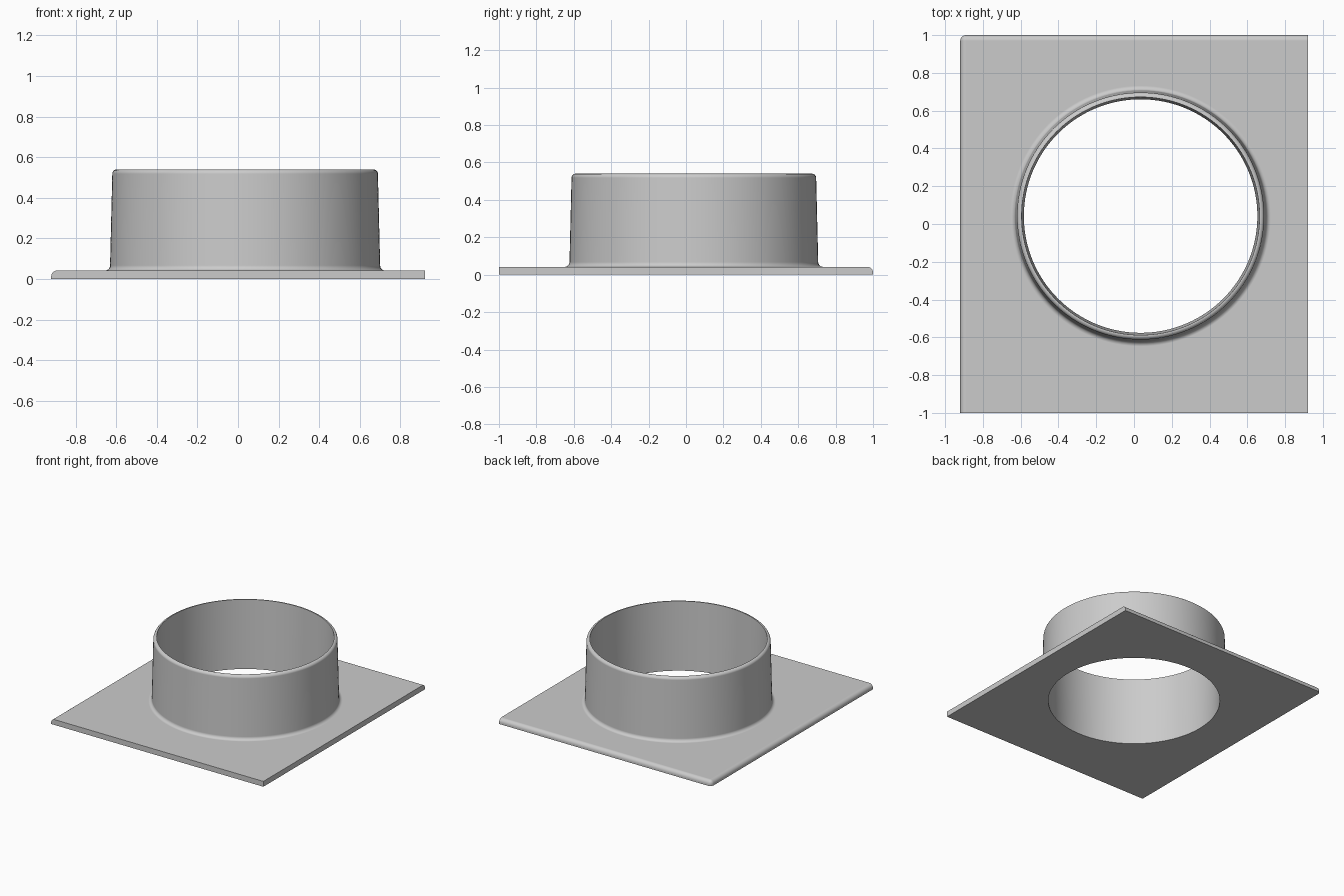
import bpy, bmesh
from math import sin, cos, pi, radians

cube = bpy.data.objects.get("Cube")
if cube:
    bpy.data.objects.remove(cube, do_unlink=True)

HALF_X, HALF_Y, THICK, HEIGHT = 0.92, 1.0, 0.042, 0.54
CENTRE = (0.035, 0.042)
SEGMENTS = 128

# Single grey material
grey = bpy.data.materials.new("plain_grey")
grey.use_nodes = True
grey.diffuse_color = (0.6, 0.6, 0.6, 1)
grey.node_tree.nodes["Principled BSDF"].inputs["Base Color"].default_value = (0.6, 0.6, 0.6, 1)


def make_object(name, bm):
    bmesh.ops.recalc_face_normals(bm, faces=bm.faces)
    mesh = bpy.data.meshes.new(name)
    bm.to_mesh(mesh)
    bm.free()
    mesh.materials.append(grey)
    obj = bpy.data.objects.new(name, mesh)
    bpy.context.collection.objects.link(obj)
    return obj


def turned_solid(name, profile):
    """Capped round solid through the (radius, height) points."""
    bm = bmesh.new()
    rings = []
    for r, z in profile:
        rings.append([bm.verts.new((CENTRE[0] + r * cos(2 * pi * i / SEGMENTS),
                                    CENTRE[1] + r * sin(2 * pi * i / SEGMENTS), z))
                      for i in range(SEGMENTS)])
    for low, high in zip(rings, rings[1:]):
        for i in range(SEGMENTS):
            j = (i + 1) % SEGMENTS
            bm.faces.new((low[i], low[j], high[j], high[i]))
    bm.faces.new(rings[0][::-1])
    bm.faces.new(rings[-1])
    return make_object(name, bm)


def arc(cx, cz, radius, start, end, steps=6):
    angles = [radians(start + (end - start) * i / steps) for i in range(steps + 1)]
    return [(cx + radius * cos(a), cz + radius * sin(a)) for a in angles]


def combine(target, tool, operation):
    mod = target.modifiers.new(operation.lower(), 'BOOLEAN')
    mod.operation, mod.object, mod.solver = operation, tool, 'EXACT'
    bpy.context.view_layer.objects.active = target
    bpy.ops.object.modifier_apply(modifier=mod.name)
    bpy.data.objects.remove(tool, do_unlink=True)


# Base plate, rounded along its back and right edges and their shared corner
bm = bmesh.new()
bmesh.ops.create_cube(bm, size=1)
for v in bm.verts:
    v.co = (v.co.x * 2 * HALF_X, v.co.y * 2 * HALF_Y, (v.co.z + 0.5) * THICK)


def is_rounded(edge):
    top = all(v.co.z > THICK / 2 for v in edge.verts)
    back = all(v.co.y > 0 for v in edge.verts)
    right = all(v.co.x < 0 for v in edge.verts)
    return top + back + right == 2


bmesh.ops.bevel(bm, geom=[e for e in bm.edges if is_rounded(e)], offset=0.03,
                segments=6, profile=0.5, affect='EDGES')
flange = make_object("flanged_collar", bm)

# Tapered collar with a fillet at the foot and a rounded rim
fillet, rim = 0.025, 0.022
outer = [(0.665 + fillet, THICK / 2)]
outer += arc(0.665 + fillet, THICK + fillet, fillet, 270, 180)
outer += arc(0.654 - rim, HEIGHT - rim, rim, 0, 90)
combine(flange, turned_solid("collar", outer), 'UNION')

# Slightly flared bore through collar and plate
combine(flange, turned_solid("bore", [(0.616, -0.1), (0.632, HEIGHT + 0.1)]), 'DIFFERENCE')

# Smooth curves, crisp edges
bpy.ops.object.select_all(action='DESELECT')
flange.select_set(True)
bpy.context.view_layer.objects.active = flange
bpy.ops.object.shade_smooth_by_angle(angle=radians(30))
weighted = flange.modifiers.new("weighted_normals", 'WEIGHTED_NORMAL')
weighted.keep_sharp = True
